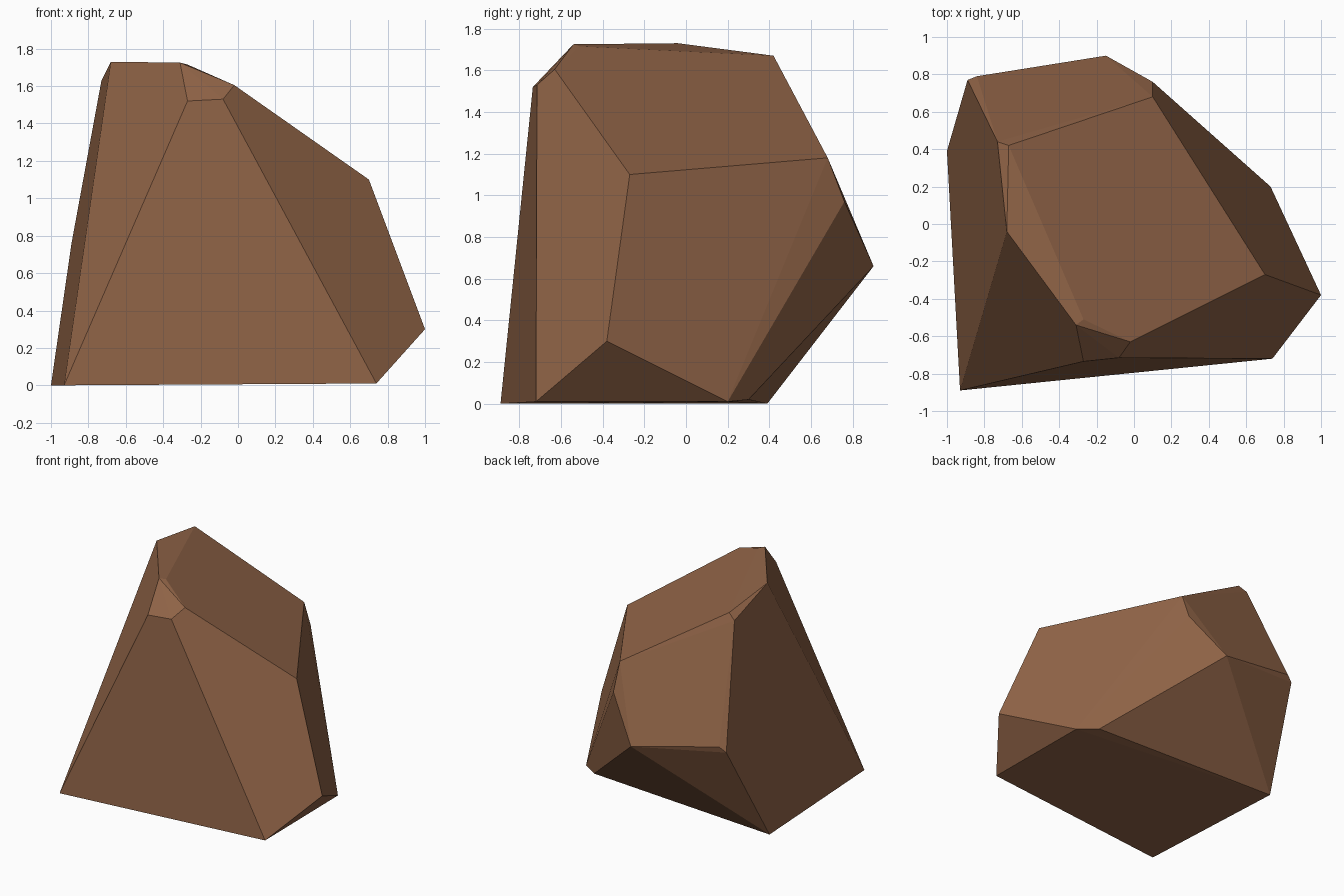
import bpy, bmesh, math

if "Cube" in bpy.data.objects:
    bpy.data.objects.remove(bpy.data.objects["Cube"])

# Corners of the chipped boulder, in rings from the base to the crown
base = [(-.93, -.89, 0), (.74, -.72, .01), (.73, .20, .01), (.59, .30, .02), (-1.0, .39, 0)]
waist = [(1.0, -.38, .30), (-.15, .90, .66), (-.84, .79, .80), (-.89, .77, .76)]
shoulder = [(.70, -.27, 1.10), (.10, .68, 1.18), (.10, .76, .97)]
crown = [(-.73, .44, 1.63), (-.67, .42, 1.67), (-.68, -.04, 1.73), (-.31, -.54, 1.725),
         (-.27, -.51, 1.715), (-.02, -.63, 1.605), (-.08, -.715, 1.53), (-.27, -.735, 1.52)]

# Wrap the corners in a faceted skin
bm = bmesh.new()
for p in base + waist + shoulder + crown:
    bm.verts.new(p)
hull = bmesh.ops.convex_hull(bm, input=bm.verts[:])
spare = {v for v in hull["geom_interior"] + hull["geom_unused"] if isinstance(v, bmesh.types.BMVert)}
bmesh.ops.delete(bm, geom=list(spare), context='VERTS')

# Merge coplanar triangles into flat facets
bmesh.ops.dissolve_limit(bm, angle_limit=math.radians(2.5), verts=[], edges=bm.edges[:])
bmesh.ops.recalc_face_normals(bm, faces=bm.faces[:])
mesh = bpy.data.meshes.new("boulder")
bm.to_mesh(mesh)
bm.free()

# One brown stone colour
stone = bpy.data.materials.new("brown stone")
stone.diffuse_color = (.28, .127, .063, 1)
stone.use_nodes = True
stone.node_tree.nodes["Principled BSDF"].inputs["Base Color"].default_value = stone.diffuse_color
mesh.materials.append(stone)
boulder = bpy.data.objects.new("boulder", mesh)
bpy.context.collection.objects.link(boulder)
